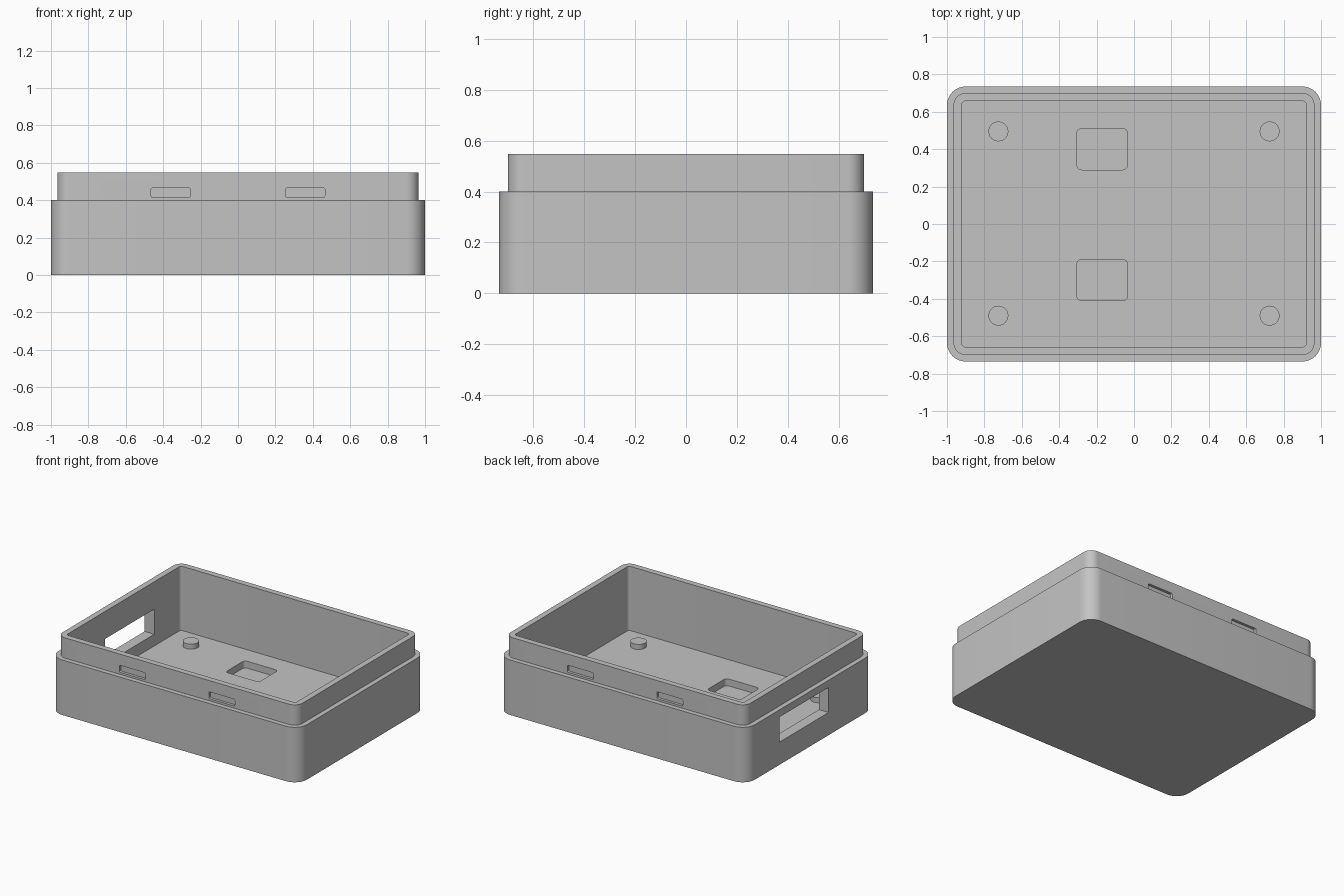
import bpy, bmesh, math

cube = bpy.data.objects.get("Cube")
if cube:
    bpy.data.objects.remove(cube, do_unlink=True)

grey = bpy.data.materials.new("plain_grey")
grey.use_nodes = True
COLOUR = (0.55, 0.55, 0.55, 1)
grey.diffuse_color = COLOUR
grey.node_tree.nodes["Principled BSDF"].inputs["Base Color"].default_value = COLOUR


def ring(bm, hx, hy, r, z, steps=12):
    """Rounded rectangle of vertices at height z."""
    verts = []
    for q, (sx, sy) in enumerate([(1, 1), (-1, 1), (-1, -1), (1, -1)]):
        for i in range(steps + 1):
            a = (q + i / steps) * math.pi / 2
            verts.append(bm.verts.new((sx * (hx - r) + r * math.cos(a),
                                       sy * (hy - r) + r * math.sin(a), z)))
    return verts


def loft(name, sections, location=(0, 0, 0), rotation=(0, 0, 0)):
    """Closed solid through a series of rounded rectangles (hx, hy, r, z)."""
    bm = bmesh.new()
    rings = [ring(bm, *s) for s in sections]
    for lower, upper in zip(rings, rings[1:]):
        for i in range(len(lower)):
            j = (i + 1) % len(lower)
            bm.faces.new((lower[i], lower[j], upper[j], upper[i]))
    bm.faces.new(rings[0][::-1])
    bm.faces.new(rings[-1])
    bmesh.ops.recalc_face_normals(bm, faces=bm.faces)
    mesh = bpy.data.meshes.new(name)
    bm.to_mesh(mesh)
    bm.free()
    mesh.materials.append(grey)
    ob = bpy.data.objects.new(name, mesh)
    ob.location, ob.rotation_euler = location, rotation
    bpy.context.collection.objects.link(ob)
    return ob


def activate(ob):
    bpy.ops.object.select_all(action="DESELECT")
    ob.select_set(True)
    bpy.context.view_layer.objects.active = ob


def cut(body, cutter):
    cutter.hide_render = True
    mod = body.modifiers.new("cut", "BOOLEAN")
    mod.operation, mod.solver, mod.object = "DIFFERENCE", "EXACT", cutter
    activate(body)
    bpy.ops.object.modifier_apply(modifier=mod.name)
    bpy.data.objects.remove(cutter, do_unlink=True)


FLOOR, STEP, RIM = 0.08, 0.40, 0.547

# Open tray with a stepped lip
tray = loft("tray", [
    (1.0, 0.735, 0.10, 0), (1.0, 0.735, 0.10, STEP),
    (0.965, 0.70, 0.065, STEP), (0.965, 0.70, 0.065, RIM),
    (0.922, 0.657, 0.022, RIM), (0.922, 0.657, 0.022, FLOOR)])

# Blind pockets in the floor
for y in (-0.30, 0.40):
    cut(tray, loft("pocket_cutter", [(0.135, 0.11, 0.025, 0.03), (0.135, 0.11, 0.025, 0.2)],
                   (-0.17, y, 0)))

# Shallow clip slots on the front and back of the lip
for side in (-1, 1):
    for x in (-0.36, 0.36):
        cut(tray, loft("slot_cutter", [(0.104, 0.025, 0.008, -0.02), (0.104, 0.025, 0.008, 0.05)],
                       (x, side * 0.70, 0.44), (-side * math.pi / 2, 0, 0)))

# Window through one end wall
cut(tray, loft("window_cutter", [(0.15, 0.283, 0.002, 0.165), (0.15, 0.283, 0.002, 0.347)],
               (-0.96, 0.072, 0)))

# Round locating posts
posts = [loft("post", [(0.053, 0.053, 0.0529, FLOOR - 0.01), (0.053, 0.053, 0.0529, 0.117)],
              (x, y, 0)) for x in (-0.725, 0.725) for y in (-0.49, 0.495)]

for ob in [tray] + posts:
    activate(ob)
    bpy.ops.object.shade_smooth_by_angle(angle=math.radians(30))
